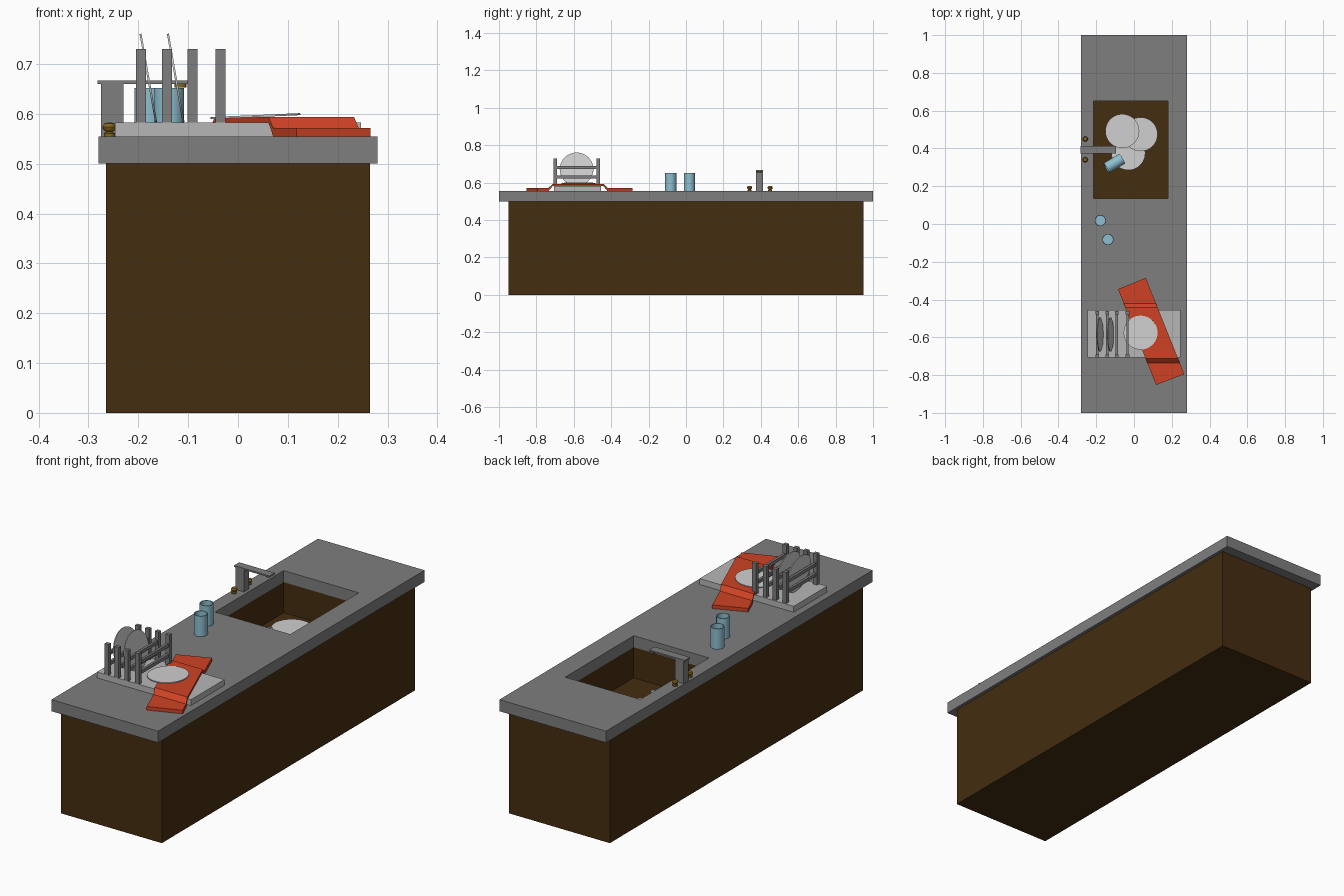
import bpy, bmesh, math
from mathutils import Matrix, Vector

if "Cube" in bpy.data.objects:
    bpy.data.objects.remove(bpy.data.objects["Cube"])


def colour(name, r, g, b):
    m = bpy.data.materials.new(name)
    m.diffuse_color = (r, g, b, 1)
    m.use_nodes = True
    m.node_tree.nodes["Principled BSDF"].inputs["Base Color"].default_value = m.diffuse_color
    return m


GREY = colour("stone_grey", 0.21, 0.21, 0.21)
BROWN = colour("dark_wood", 0.058, 0.026, 0.005)
RED = colour("cloth_red", 0.62, 0.055, 0.018)
PALE = colour("tray_grey", 0.47, 0.47, 0.47)
WHITE = colour("plate_white", 0.63, 0.63, 0.63)
BLUE = colour("glass_blue", 0.27, 0.52, 0.63)
BRASS = colour("brass", 0.23, 0.13, 0.012)


def finish(name, bm, mat, smooth=False):
    bmesh.ops.recalc_face_normals(bm, faces=bm.faces)
    me = bpy.data.meshes.new(name)
    bm.to_mesh(me)
    bm.free()
    me.materials.append(mat)
    ob = bpy.data.objects.new(name, me)
    bpy.context.collection.objects.link(ob)
    bpy.ops.object.select_all(action='DESELECT')
    ob.select_set(True)
    bpy.context.view_layer.objects.active = ob
    if smooth:
        bpy.ops.object.shade_smooth_by_angle(angle=math.radians(40))
    return ob


def add_box(bm, x0, x1, y0, y1, z0, z1):
    mat = Matrix.LocRotScale(((x0 + x1) / 2, (y0 + y1) / 2, (z0 + z1) / 2), None,
                             (x1 - x0, y1 - y0, z1 - z0))
    bmesh.ops.create_cube(bm, size=1, matrix=mat)


def box(name, mat, *dims):
    bm = bmesh.new()
    add_box(bm, *dims)
    return finish(name, bm, mat)


def lathe(name, mat, profile, loc, rot=None, steps=32):
    """Revolve (radius, height) points about z, then place."""
    bm = bmesh.new()
    vs = [bm.verts.new((r, 0, z)) for r, z in profile]
    es = [bm.edges.new(p) for p in zip(vs, vs[1:])]
    bmesh.ops.spin(bm, geom=vs + es, axis=(0, 0, 1), cent=(0, 0, 0),
                   angle=2 * math.pi, steps=steps)
    bmesh.ops.remove_doubles(bm, verts=bm.verts, dist=1e-5)
    place = Matrix.Translation(loc)
    bmesh.ops.transform(bm, matrix=place @ (rot or Matrix.Identity(4)), verts=bm.verts)
    return finish(name, bm, mat, True)


# Cabinet and countertop, both opened by the sink
cutter = box("sink_cutter", BROWN, -0.215, 0.18, 0.135, 0.65, 0.355, 0.7)
cutter.hide_render = True
cutter.hide_viewport = True
for ob in (box("cabinet", BROWN, -0.265, 0.265, -0.95, 0.95, 0, 0.5),
           box("countertop", GREY, -0.28, 0.28, -1, 1, 0.5, 0.555)):
    mod = ob.modifiers.new("sink_opening", 'BOOLEAN')
    mod.object = cutter
    mod.operation = 'DIFFERENCE'
    mod.solver = 'EXACT'

# Faucet with a brass outlet and two knobs
box("faucet_post", GREY, -0.275, -0.23, 0.373, 0.412, 0.555, 0.66)
box("faucet_arm", GREY, -0.282, -0.095, 0.373, 0.412, 0.66, 0.667)
lathe("faucet_outlet", BRASS, [(0, 0), (0.012, 0), (0.012, 0.008), (0, 0.008)],
      (-0.115, 0.392, 0.653), steps=16)
knob = [(0, 0), (0.011, 0), (0.011, 0.006), (0.007, 0.009), (0.013, 0.014),
        (0.014, 0.019), (0.010, 0.026), (0, 0.028)]
for i, y in enumerate((0.34, 0.45)):
    lathe(f"faucet_knob_{i}", BRASS, knob, (-0.258, y, 0.555), steps=16)

# Cups: two standing, one lying in the sink
cup = [(0, 0), (0.03, 0), (0.03, 0.097), (0.026, 0.097), (0.026, 0.005), (0, 0.005)]
lathe("cup_a", BLUE, cup, (-0.178, 0.018, 0.555))
lathe("cup_b", BLUE, cup, (-0.138, -0.082, 0.555))
axis = Vector((-0.85, -0.5, 0.12)).to_track_quat('Z', 'Y').to_matrix().to_4x4()
lathe("cup_in_sink", BLUE, cup, (-0.063, 0.345, 0.408), axis)


# Plates: stacked in the sink, leaning in the rack, lying on the cloth
def plate(name, loc, tilt=0):
    disc = [(0, -0.002), (0.09, -0.002), (0.09, 0.002), (0, 0.002)]
    lathe(name, WHITE, disc, loc, Matrix.Rotation(math.radians(tilt), 4, 'Y'), 40)


for i, loc in enumerate(((-0.03, 0.375, 0.364), (0.035, 0.475, 0.372), (-0.062, 0.492, 0.382))):
    plate(f"sink_plate_{i}", loc)
for i, x in enumerate((-0.18, -0.125)):
    plate(f"rack_plate_{i}", (x, -0.585, 0.672), 80)
plate("cloth_plate", (0.035, -0.575, 0.5955), -2.5)

# Drying tray and rack: four frames of two posts and two rails
box("drying_tray", PALE, -0.247, 0.247, -0.706, -0.455, 0.555, 0.583)
bm = bmesh.new()
for x in (-0.195, -0.142, -0.091, -0.035):
    for y in (-0.699, -0.47):
        add_box(bm, x - 0.01, x + 0.01, y - 0.009, y + 0.009, 0.583, 0.73)
    for z in (0.631, 0.68):
        add_box(bm, x - 0.006, x + 0.006, -0.69, -0.479, z - 0.008, z + 0.008)
finish("drying_rack", bm, GREY)

# Cloth draped over the tray: stations along its two long edges
left = (Vector((-0.085, -0.345)), Vector((0.117, -0.852)))
right = (Vector((0.062, -0.285)), Vector((0.266, -0.795)))


def at_y(edge, y):
    a, b = edge
    return a.lerp(b, (y - a.y) / (b.y - a.y))


low, high = (0.555, 0.572), (0.583, 0.594)
stations = [(left[0], right[0], low)]
for y, level in ((-0.42, low), (-0.442, high), (-0.712, high), (-0.735, low)):
    stations.append((at_y(left, y), at_y(right, y), level))
stations.append((left[1], right[1], low))
bm = bmesh.new()
rings = [[bm.verts.new((p.x, p.y, z)) for p, z in
          ((l, z0), (r, z0), (r, z1), (l, z1))] for l, r, (z0, z1) in stations]
for a, b in zip(rings, rings[1:]):
    for i in range(4):
        j = (i + 1) % 4
        bm.faces.new((a[i], a[j], b[j], b[i]))
bm.faces.new(rings[0])
bm.faces.new(rings[-1])
finish("draped_cloth", bm, RED)
